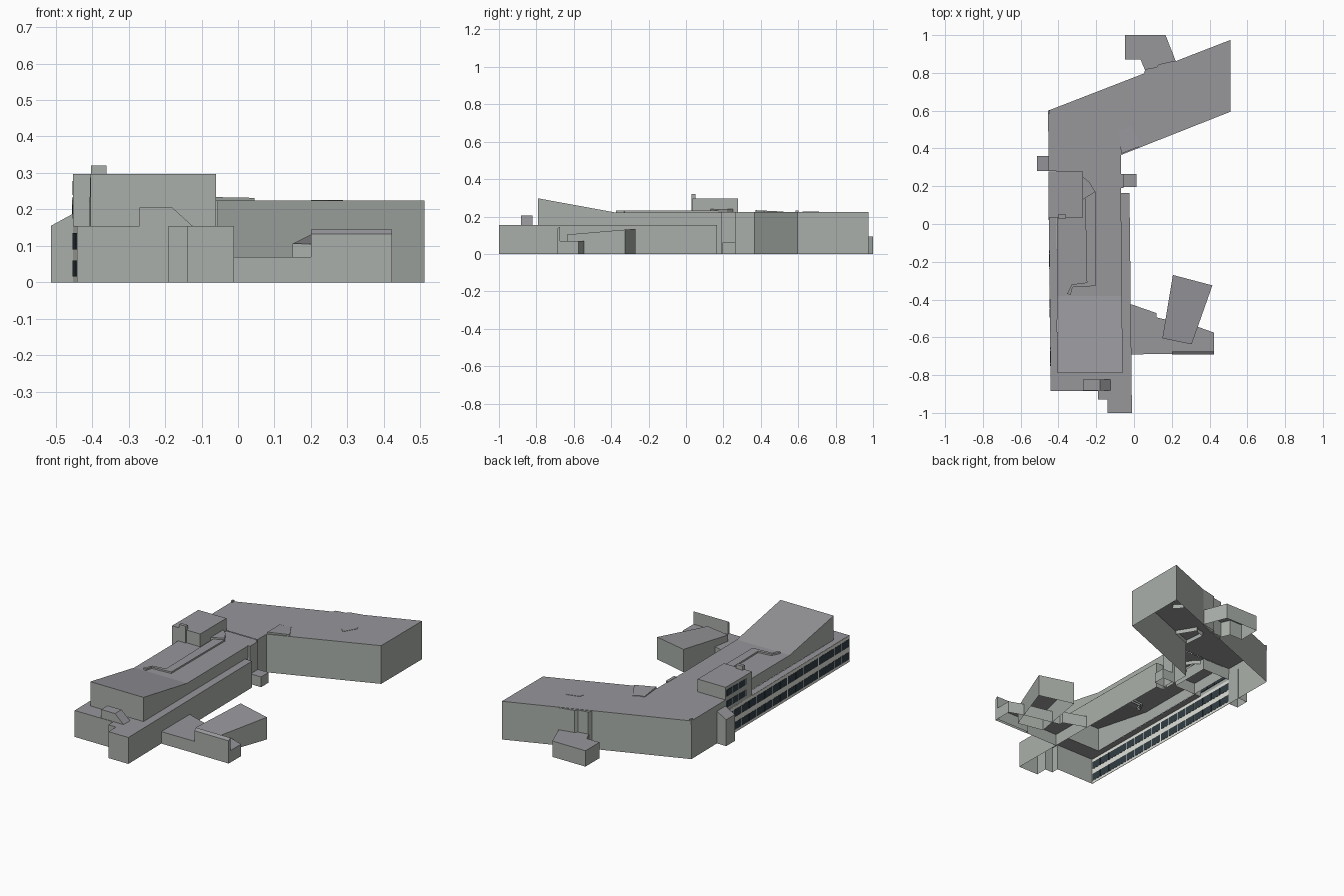
import bpy, bmesh
from mathutils import Vector

if "Cube" in bpy.data.objects:
    bpy.data.objects.remove(bpy.data.objects["Cube"])


def material(name, color):
    mat = bpy.data.materials.new(name)
    mat.diffuse_color = (*color, 1)
    mat.use_nodes = True
    mat.node_tree.nodes["Principled BSDF"].inputs["Base Color"].default_value = mat.diffuse_color
    return mat


WALL = material("wall_grey", (.40, .43, .40))
ROOF = material("roof_grey", (.31, .31, .33))
PALE = material("pale_cladding", (.75, .75, .70))
GLASS = material("dark_glass", (.03, .045, .055))


def finish(bm, name, mats=(WALL, ROOF)):
    mesh = bpy.data.meshes.new(name)
    bm.normal_update()
    if len(mats) > 1:
        for f in bm.faces:
            f.material_index = 1 if f.normal.z > .5 else 0
    bm.to_mesh(mesh)
    bm.free()
    ob = bpy.data.objects.new(name, mesh)
    bpy.context.collection.objects.link(ob)
    for m in mats:
        mesh.materials.append(m)
    return ob


def shell(pts, z0, top, skip=(), decks=None):
    """Floorless prism over a counter-clockwise footprint; decks replace the full roof."""
    bm = bmesh.new()
    f = top if callable(top) else (lambda x, y: top)
    low = [bm.verts.new((x, y, z0)) for x, y in pts]
    high = [bm.verts.new((x, y, f(x, y))) for x, y in pts]
    n = len(pts)
    for i in range(n):
        if i not in skip:
            j = (i + 1) % n
            bm.faces.new((low[i], low[j], high[j], high[i]))
    if decks:
        for d in decks:
            bm.faces.new([bm.verts.new((x, y, f(x, y))) for x, y in d])
    else:
        bm.faces.new(high)
    return bm


def block(name, pts, z0, top, skip=(), decks=None):
    return finish(shell(pts, z0, top, skip, decks), name)


def rect(x0, x1, y0, y1):
    return [(x0, y0), (x1, y0), (x1, y1), (x0, y1)]


# long lower storey with stepped south end, open inside to the storey above
south = [(-.44, -.885), (-.19, -.885), (-.19, -.93), (-.14, -.93), (-.14, -1), (-.011, -1)]
block("lower_storey", south + [(-.024, .165), (-.07, .165), (-.07, .28), (-.452, .28)],
      0, .155, skip=(8,),
      decks=[south + [(-.013, -.79), (-.441, -.79)],
             [(-.06, -.79), (-.013, -.79), (-.024, .165), (-.07, .165)],
             [(-.441, -.79), (-.405, -.79), (-.41, .035), (-.45, .035)]])

# upper storey, roof folded upward toward the south
bm = shell([(-.405, -.79), (-.06, -.79), (-.07, .28), (-.41, .28)], .155, .222, skip=(2,))
bmesh.ops.bisect_plane(bm, geom=bm.verts[:] + bm.edges[:] + bm.faces[:],
                       plane_co=(0, -.38, 0), plane_no=(0, 1, 0))
for v in bm.verts:
    if v.co.z > .2 and v.co.y < -.381:
        v.co.z += (-.38 - v.co.y) / .41 * .075
finish(bm, "upper_storey")

# angled north wing
block("north_wing", [(-.452, .28), (-.07, .28), (-.07, .365), (.512, .595), (.512, .975), (-.455, .6)],
      0, .224, skip=(0,))

# rooftop plant room and its flue
block("plant_room", rect(-.452, -.27, .035, .278), .155, .297)
block("flue", rect(-.403, -.36, .03, .05), .222, .32)
block("plant_room_annex", [(-.27, .13), (-.205, .17), (-.235, .22), (-.27, .25)], .2, .24)

# raised roof strip
block("roof_strip", [(-.25, -.31), (-.33, -.32), (-.355, -.37), (-.335, -.375), (-.325, -.335),
                     (-.203, -.328), (-.203, .17), (-.26, .2)], .21, .231)

# small roof lights
block("roof_light_west", [(-.068, .372), (.045, .416), (0, .49), (-.018, .522), (-.04, .505), (-.08, .498)],
      .2, lambda x, y: .234 - (y - .37) * .05)
block("roof_light_east", [(.2, .665), (.245, .622), (.288, .695), (.28, .71), (.205, .69)], .2, .226)
block("corner_post", rect(-.455, -.445, .585, .602), .2, .233)

# sloped porch over the south end
block("south_porch", rect(-.27, -.18, -.882, -.822), .155, .205, skip=(1,))
block("south_porch_slope", rect(-.18, -.125, -.882, -.822), .155,
      lambda x, y: .205 + (x + .18) / .055 * -.05, skip=(3,))

# side entrance boxes and the shaft behind the east one
block("west_entrance", rect(-.513, -.45, .28, .36), 0, lambda x, y: .155 + (x + .513) * .55)
block("east_entrance", rect(-.07, .013, .195, .265), 0, .06)
block("east_shaft", rect(-.072, -.055, .19, .265), 0, .224)

# north annex and the pier joining it to the wing
block("north_annex", [(-.048, .87), (.035, .87), (.06, .81), (.222, .86), (.167, 1), (-.048, 1)], 0, .093)
block("north_pier", [(.05, .79), (.22, .855), (.222, .865), (.13, .845), (.12, .83), (.06, .82)], 0, .222)

# east annex, its screen wall, and rotated hall with pitched roof
block("east_annex", [(-.015, -.69), (.423, -.687), (.423, -.575), (.34, -.545), (.12, -.495),
                     (.12, -.472), (-.015, -.425)], 0, .07)
block("screen_wall", rect(.2, .423, -.69, -.674), 0, lambda x, y: .133 + (y + .69) * .75)
block("rotated_hall", [(.15, -.605), (.305, -.637), (.415, -.325), (.206, -.27)], 0,
      lambda x, y: .105 + (y + .62) * .084)


def west_x(y):
    return -.44 - .012 * (y + .885) / 1.165


def panels(name, spans, rows, thick, mat):
    """Thin panels set through the slanted west wall."""
    bm = bmesh.new()
    for y0, y1 in spans:
        for z0, z1 in rows:
            for v in bmesh.ops.create_cube(bm, size=1)["verts"]:
                s = v.co.copy()
                y = y0 + (s.y + .5) * (y1 - y0)
                v.co = Vector((west_x(y) + s.x * thick, y, z0 + (s.z + .5) * (z1 - z0)))
    finish(bm, name, (mat,))


# west facade: pale wall cladding with two rows of dark glazing
panels("west_cladding", [(-.885, .278)], [(.0, .154)], .002, PALE)
step = 1.163 / 16
bays = [(-.885 + i * step + (.006 if i % 4 == 0 else .002), -.885 + (i + 1) * step - .002)
        for i in range(16)]
panels("west_windows", bays, [(.016, .06), (.09, .135)], .004, GLASS)

# plant room glazing
room = [(.042 + i * .058, .096 + i * .058) for i in range(4)]
panels("plant_room_windows", room, [(.175, .213), (.24, .278)], .004, GLASS)
